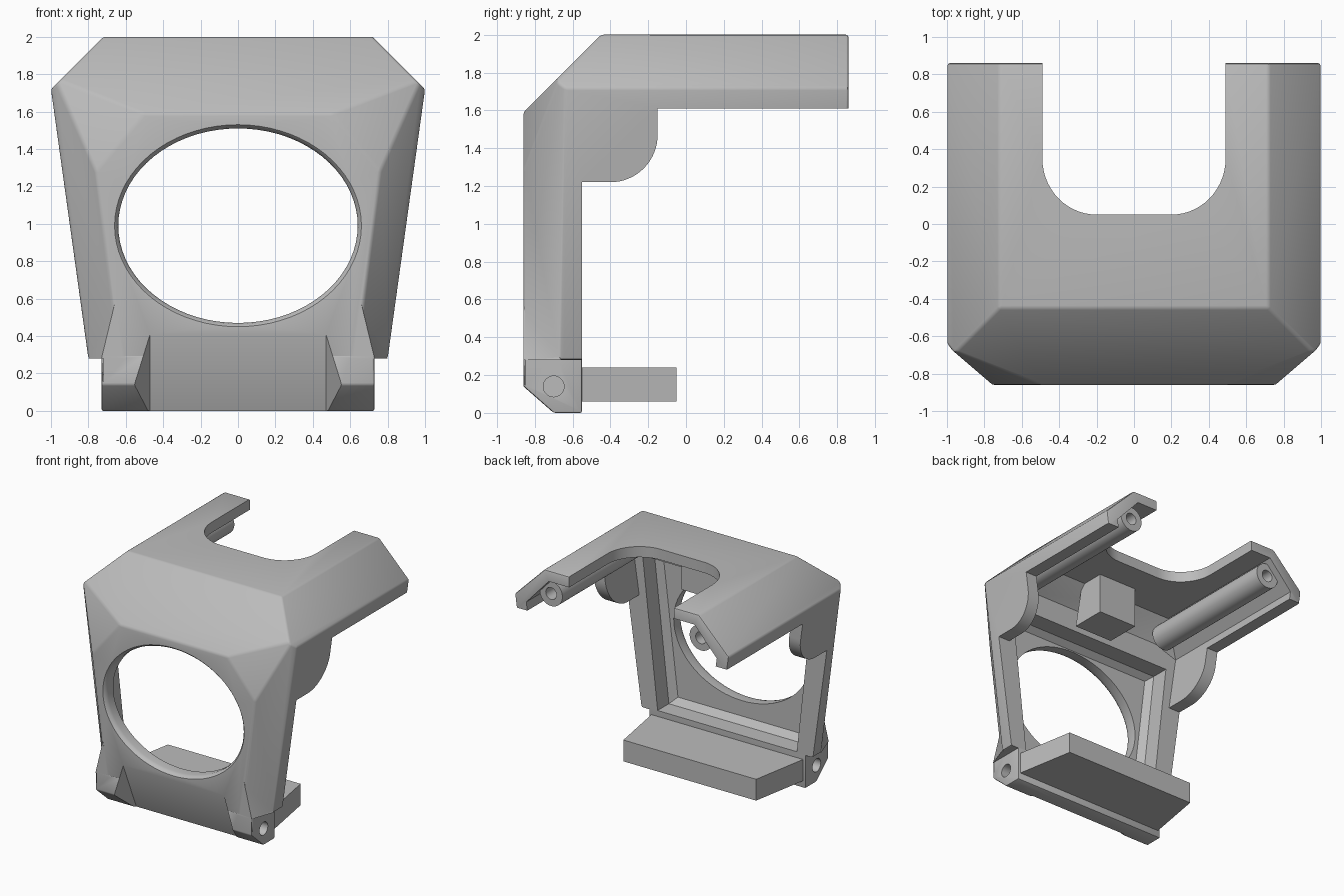
import bpy, bmesh, math
from mathutils import Vector

if "Cube" in bpy.data.objects:
    bpy.data.objects.remove(bpy.data.objects["Cube"], do_unlink=True)

grey = bpy.data.materials.new("plain grey")
grey.use_nodes = True
grey.diffuse_color = (0.5, 0.5, 0.5, 1)
grey.node_tree.nodes["Principled BSDF"].inputs["Base Color"].default_value = (0.5, 0.5, 0.5, 1)


def finish(name, bm):
    bmesh.ops.recalc_face_normals(bm, faces=bm.faces)
    mesh = bpy.data.meshes.new(name)
    bm.to_mesh(mesh)
    bm.free()
    mesh.materials.append(grey)
    ob = bpy.data.objects.new(name, mesh)
    bpy.context.collection.objects.link(ob)
    return ob


def hull_bm(points):
    bm = bmesh.new()
    for p in points:
        bm.verts.new(p)
    res = bmesh.ops.convex_hull(bm, input=bm.verts)
    loose = {v for v in res["geom_interior"] + res["geom_unused"]
             if isinstance(v, bmesh.types.BMVert)}
    bmesh.ops.delete(bm, geom=list(loose), context='VERTS')
    bmesh.ops.dissolve_limit(bm, angle_limit=0.01, verts=bm.verts, edges=bm.edges)
    return bm


def hull(name, points):
    return finish(name, hull_bm(points))


def both(points):
    return [(s * x, y, z) for x, y, z in points for s in (-1, 1)]


def prism(name, pts, place, a, b):
    bm = bmesh.new()
    face = bm.faces.new([bm.verts.new(place(p, q, a)) for p, q in pts])
    ext = bmesh.ops.extrude_face_region(bm, geom=[face])
    move = Vector(place(0, 0, b)) - Vector(place(0, 0, a))
    bmesh.ops.translate(bm, vec=move, verts=[v for v in ext["geom"] if isinstance(v, bmesh.types.BMVert)])
    return finish(name, bm)


def along_x(y, z, d):
    return (d, y, z)


def along_y(x, z, d):
    return (x, d, z)


def along_z(x, y, d):
    return (x, y, d)


def arc(cx, cy, rx, ry, start, end, n):
    steps = [math.radians(start + (end - start) * i / n) for i in range(n + 1)]
    return [(cx + rx * math.cos(t), cy + ry * math.sin(t)) for t in steps]


def ring(cx, cy, rx, ry, n=32):
    return arc(cx, cy, rx, ry, 0, 360, n)[:-1]


def apply(ob, kind, **settings):
    mod = ob.modifiers.new(kind.lower(), kind)
    for key, value in settings.items():
        setattr(mod, key, value)
    bpy.context.view_layer.objects.active = ob
    bpy.ops.object.modifier_apply(modifier=mod.name)


def combine(ob, other, operation='DIFFERENCE'):
    apply(ob, 'BOOLEAN', object=other, operation=operation, solver='EXACT')
    bpy.data.objects.remove(other, do_unlink=True)


# Faceted outer body, clipped plane by plane
profile = [(0.72, 2.0), (1.0, 1.72), (0.8, 0.28)]
bm = hull_bm(both([(x, y, z) for x, z in profile for y in (-0.86, 0.86)]))
facets = [[(0, -0.86, 1.59), (1, -0.86, 1.59), (0, -0.45, 2.0)]]
for s in (-1, 1):
    facets.append([(s * 0.98, -0.66, 1.7), (s * 0.8, -0.66, 0.28), (s * 0.76, -0.86, 1.28)])
    facets.append([(s * 0.98, -0.68, 1.74), (s * 0.5, -0.86, 1.59), (s * 0.76, -0.86, 1.28)])
for tri in facets:
    a, b, c = map(Vector, tri)
    n = (b - a).cross(c - a).normalized()
    if n.dot(Vector((0, 0, 1)) - a) > 0:
        n = -n
    bmesh.ops.bisect_plane(bm, geom=bm.verts[:] + bm.edges[:] + bm.faces[:],
                           plane_co=a, plane_no=n, clear_outer=True)
    rest = [v.co.copy() for v in bm.verts]
    bm.free()
    bm = hull_bm(rest)
body = finish("bracket_body", bm)
apply(body, 'BEVEL', width=0.014, segments=2, limit_method='ANGLE', angle_limit=0.2)

# Open space under the arms, leaving rounded ears
ear = arc(-0.4, 1.47, 0.25, 0.25, -90, 0, 16)
side = [(-0.55, 0.1), (-0.55, 1.22)] + ear + [(-0.15, 1.61), (1.2, 1.61), (1.2, 0.1)]
combine(body, prism("side_cut", side, along_x, -1.3, 1.3))

# Hinge foot and corner gussets
foot = prism("foot", [(-0.86, 0.14), (-0.86, 0.30), (-0.55, 0.30), (-0.55, 0), (-0.70, 0)],
             along_x, -0.73, 0.73)
apply(foot, 'BEVEL', width=0.01, segments=2, limit_method='ANGLE')
combine(body, foot, 'UNION')
for s in (-1, 1):
    pts = [(0.66, -0.86, 0.57), (0.8, -0.66, 0.28), (0.73, -0.86, 0.28),
           (0.6, -0.86, 0.28), (0.6, -0.7, 0.28), (0.64, -0.7, 0.5)]
    combine(body, hull("gusset", [(s * x, y, z) for x, y, z in pts]), 'UNION')

# Hood interior
combine(body, hull("hood_cavity", both([
    (0.79, -0.55, 1.0), (0.89, -0.55, 1.68), (0.68, -0.55, 1.75), (0.68, -0.39, 1.91),
    (0.79, 1.0, 1.0), (0.89, 1.0, 1.68), (0.68, 1.0, 1.91)])))

# Pocket behind the front plate
combine(body, hull("pocket", both([
    (0.60, -0.75, 0.34), (0.74, -0.75, 1.52), (0.65, -0.70, 0.29), (0.79, -0.70, 1.56),
    (0.65, -0.4, 0.29), (0.79, -0.4, 1.56)])))

# Oval opening with a softened front rim
oval = []
for y, grow in ((-0.9, 0.04), (-0.86, 0.02), (-0.845, 0.006), (-0.82, 0), (-0.3, 0)):
    oval += [(x, y, z) for x, z in ring(0, 0.99, 0.64 + grow, 0.52 + grow, 72)]
bm = bmesh.new()
rows = [[bm.verts.new(p) for p in oval[i:i + 72]] for i in range(0, len(oval), 72)]
for lower, upper in zip(rows, rows[1:]):
    for i in range(72):
        j = (i + 1) % 72
        bm.faces.new((lower[i], lower[j], upper[j], upper[i]))
bm.faces.new(rows[0])
bm.faces.new(rows[-1])
combine(body, finish("oval_cut", bm))

# Rounded slot between the arms
slot = [(-0.49, 1.1)] + arc(-0.2, 0.35, 0.29, 0.30, 180, 270, 14)
slot += arc(0.2, 0.35, 0.29, 0.30, 270, 360, 14) + [(0.49, 1.1)]
combine(body, prism("slot_cut", slot, along_z, 1.0, 2.3))

# Sloped recess at the lower front
combine(body, hull("recess_cut", both([
    (0.47, -0.86, 0.41), (0.47, -0.60, -0.2), (0.66, -0.86, -0.2),
    (0.54, -1.0, 0.41), (0.75, -1.0, -0.2)])))

# Hinge holes
for s in (-1, 1):
    combine(body, prism("hinge_hole", ring(-0.70, 0.14, 0.055, 0.055), along_x, s * 0.61, s * 0.9))

parts = [body]

# Screw bosses under the arms
for s, label in ((1, "left"), (-1, "right")):
    boss = prism(label + "_boss", ring(s * 0.7, 1.78, 0.106, 0.106), along_y, -0.48, 0.8)
    combine(boss, prism("bore", ring(s * 0.7, 1.78, 0.05, 0.05), along_y, 0.4, 1.0))
    parts.append(boss)

# Block under the roof, and rear shelf
parts.append(hull("roof_block", both([(0.18, y, z) for y in (-0.5, -0.2) for z in (1.57, 1.93)
                                      if (y, z) != (-0.5, 1.93)] + [(0.18, -0.42, 1.93)])))
parts.append(prism("rear_shelf", [(-0.71, -0.56), (0.71, -0.56), (0.62, -0.05), (-0.62, -0.05)],
                   along_z, 0.06, 0.24))

# Smooth curved faces, keep crisp edges
bpy.ops.object.select_all(action='DESELECT')
for ob in parts:
    ob.select_set(True)
bpy.context.view_layer.objects.active = body
bpy.ops.object.shade_smooth_by_angle(angle=math.radians(30))
